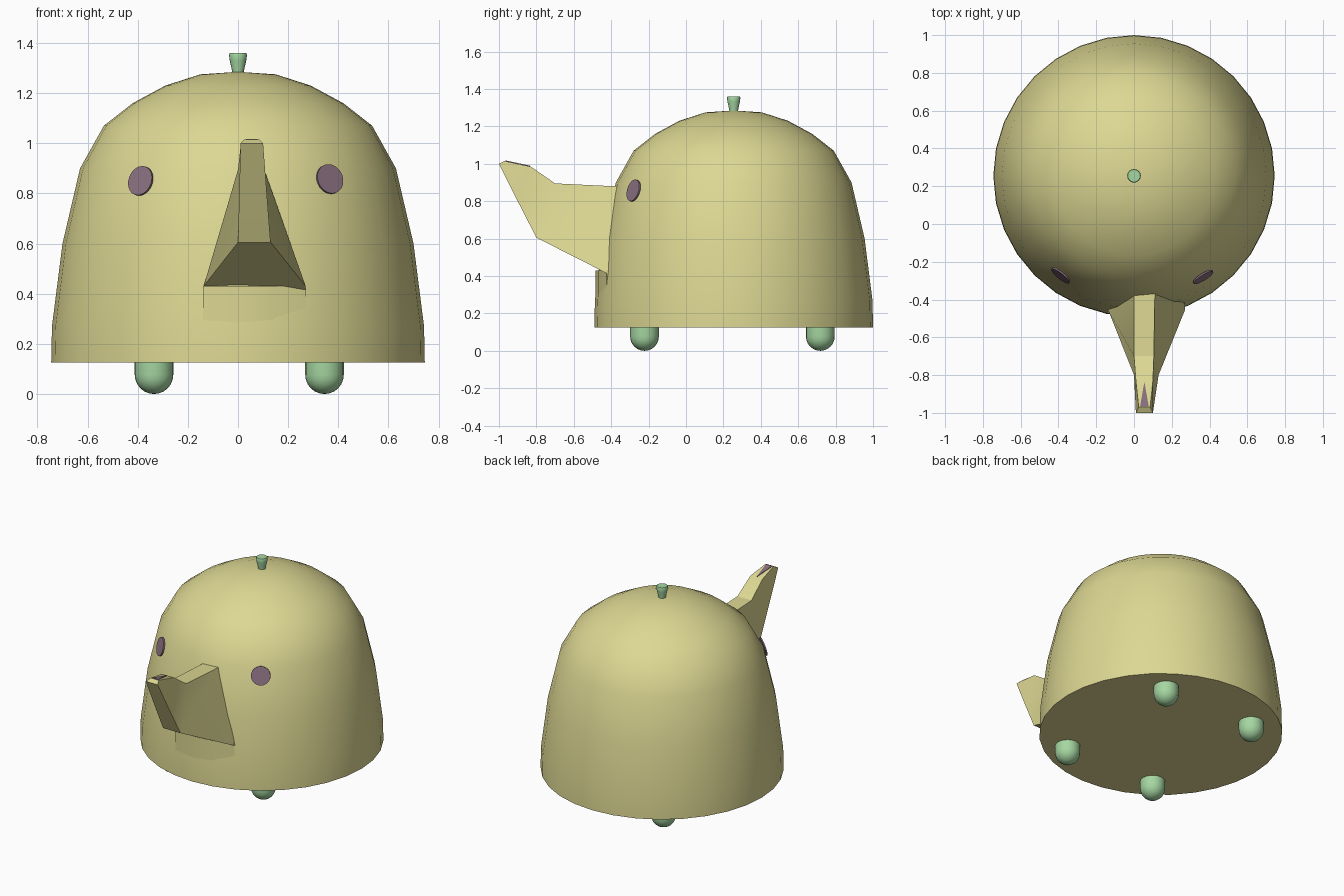
import bpy, bmesh, math
from mathutils import Vector

if "Cube" in bpy.data.objects:
    bpy.data.objects.remove(bpy.data.objects["Cube"])


def material(name, rgb):
    m = bpy.data.materials.new(name)
    m.diffuse_color = (*rgb, 1)
    m.use_nodes = True
    m.node_tree.nodes["Principled BSDF"].inputs["Base Color"].default_value = m.diffuse_color
    return m


CREAM = material("pale yellow", (0.72, 0.68, 0.29))
GREEN = material("soft green", (0.38, 0.68, 0.36))
PURPLE = material("dusty purple", (0.26, 0.165, 0.22))


def finish(name, bm, mat, loc=(0, 0, 0), angle=40):
    bmesh.ops.recalc_face_normals(bm, faces=bm.faces)
    mesh = bpy.data.meshes.new(name)
    bm.to_mesh(mesh)
    bm.free()
    mesh.materials.append(mat)
    ob = bpy.data.objects.new(name, mesh)
    ob.location = loc
    bpy.context.collection.objects.link(ob)
    bpy.ops.object.select_all(action='DESELECT')
    bpy.context.view_layer.objects.active = ob
    ob.select_set(True)
    bpy.ops.object.shade_smooth_by_angle(angle=math.radians(angle))
    return ob


def lathe(name, profile, sides, mat, loc):
    """Revolve an (r, z) profile that starts and ends on the axis."""
    bm = bmesh.new()
    rings = []
    for r, z in profile:
        if r == 0:
            rings.append([bm.verts.new((0, 0, z))] * sides)
        else:
            rings.append([bm.verts.new((r * math.cos(2 * math.pi * i / sides),
                                        r * math.sin(2 * math.pi * i / sides), z))
                          for i in range(sides)])
    for a, b in zip(rings, rings[1:]):
        for i in range(sides):
            j = (i + 1) % sides
            bm.faces.new(list(dict.fromkeys((a[i], a[j], b[j], b[i]))))
    return finish(name, bm, mat, loc)


# Domed pot body
lathe("pot_body", [(0, 0.125), (0.745, 0.125), (0.742, 0.27), (0.70, 0.60),
                   (0.63, 0.90), (0.535, 1.07), (0.42, 1.16), (0.29, 1.23),
                   (0.15, 1.275), (0, 1.285)], 32, CREAM, (0, 0.255, 0))

# Lid knob, flared at the top
lathe("lid_knob", [(0, 1.27), (0.022, 1.27), (0.025, 1.295), (0.033, 1.33),
                   (0.036, 1.352), (0.033, 1.36), (0, 1.36)], 16, GREEN, (0, 0.255, 0))

# Four round feet
R = 0.077
foot = [(0, 0)] + [(R * math.sin(math.radians(a)), R * (1 - math.cos(math.radians(a))))
                   for a in range(15, 91, 15)] + [(R, 0.14), (0, 0.14)]
for side, x in (("left", -0.335), ("right", 0.345)):
    for end, y in (("front", -0.222), ("back", 0.718)):
        lathe(f"{end}_{side}_foot", foot, 20, GREEN, (x, y, 0))

# Spout: four-cornered rings, wide at the bottom where they meet the body
# each ring: bottom (x0, x1, y, z), top (x0, x1, y, z)
rings = [((0.01, 0.10, -1.0, 1.0), (0.025, 0.085, -0.97, 1.015)),
         ((0.005, 0.115, -0.90, 0.80), (0.01, 0.10, -0.83, 0.985)),
         ((0.0, 0.13, -0.80, 0.605), (0.0, 0.105, -0.70, 0.895)),
         ((-0.137, 0.27, -0.455, 0.43), (0.0, 0.11, -0.39, 0.88)),
         ((-0.137, 0.27, -0.25, 0.33), (0.0, 0.11, -0.20, 0.88))]
bm = bmesh.new()
loops = []
for (a0, a1, ay, az), (b0, b1, by, bz) in rings:
    loops.append([bm.verts.new(p) for p in
                  ((a0, ay, az), (a1, ay, az), (b1, by, bz), (b0, by, bz))])
for p, q in zip(loops, loops[1:]):
    for i in range(4):
        j = (i + 1) % 4
        bm.faces.new((p[i], p[j], q[j], q[i]))
bm.faces.new(loops[0])
bm.faces.new(loops[-1])
finish("spout", bm, CREAM, angle=25)

# Small bulge of the body just under the spout
bm = bmesh.new()
low = [bm.verts.new((x, y, 0.25)) for x, y in
       ((-0.14, -0.47), (0, -0.485), (0.14, -0.47), (0.27, -0.425), (0.2, -0.3), (-0.1, -0.3))]
high = [bm.verts.new((v.co.x, v.co.y, 0.43)) for v in low]
for i in range(6):
    j = (i + 1) % 6
    bm.faces.new((low[i], low[j], high[j], high[i]))
bm.faces.new(low)
bm.faces.new(high)
finish("spout_root", bm, CREAM)

# Triangular opening plate on the spout tip
bm = bmesh.new()
tri = ((0.032, -0.966, 1.014), (0.078, -0.966, 1.014), (0.055, -0.835, 0.986))
lo = [bm.verts.new((x, y, z - 0.003)) for x, y, z in tri]
hi = [bm.verts.new((x, y, z + 0.004)) for x, y, z in tri]
bm.faces.new(lo)
bm.faces.new(hi)
for i in range(3):
    j = (i + 1) % 3
    bm.faces.new((lo[i], lo[j], hi[j], hi[i]))
finish("spout_opening", bm, PURPLE)

# Eyes: thin discs lying on the dome
for name, centre, az in (("left_eye", (-0.388, -0.272, 0.85), -39),
                         ("right_eye", (0.366, -0.28, 0.857), 32)):
    a = math.radians(az)
    n = Vector((math.sin(a), -math.cos(a), 0.26)).normalized()
    eye = lathe(name, [(0, -0.004), (0.06, -0.004), (0.06, 0.005), (0, 0.005)],
                24, PURPLE, centre)
    eye.rotation_euler = n.to_track_quat('Z', 'Y').to_euler()
